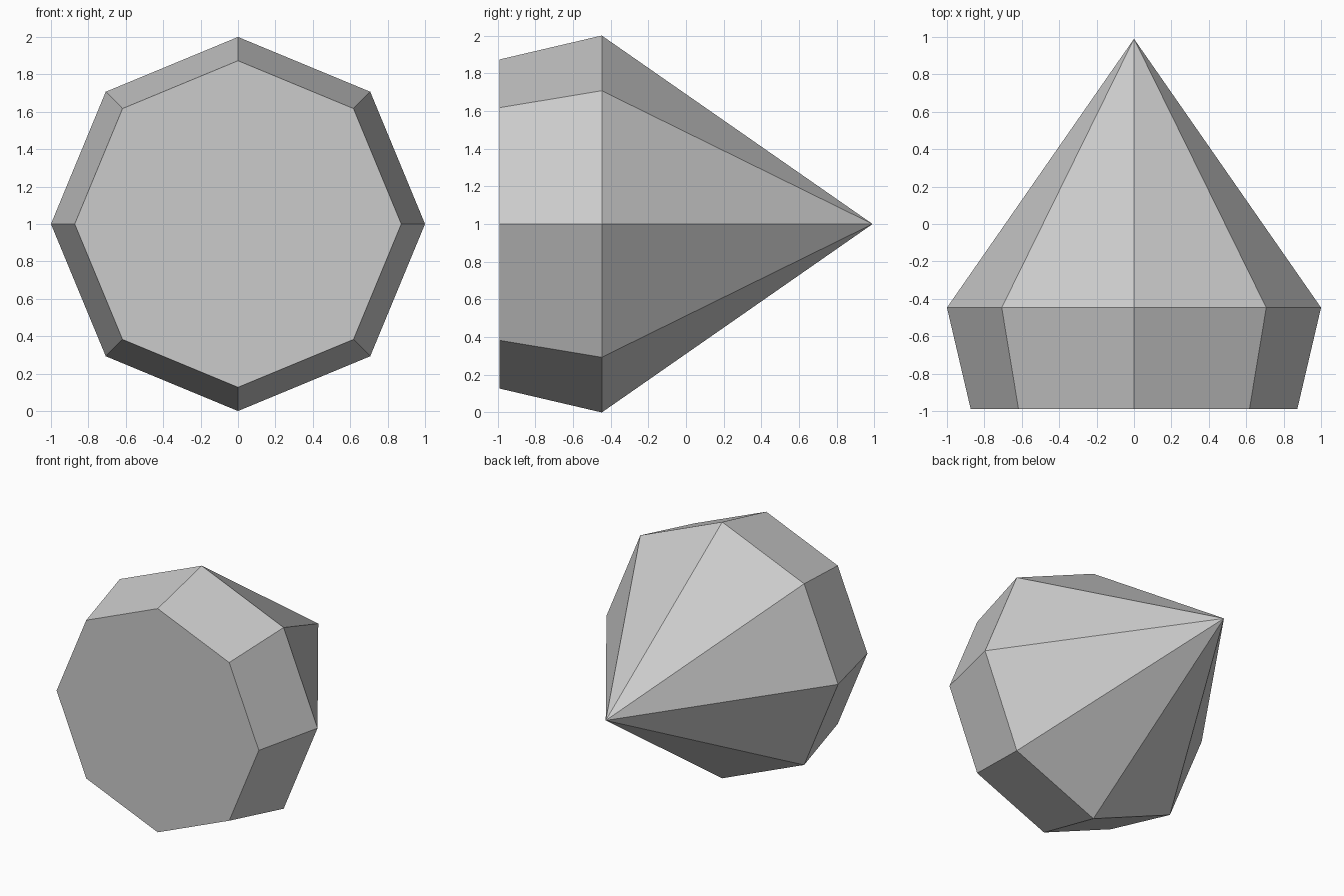
import bpy
import bmesh
from math import cos, sin, pi

SIDES = 8
CENTRE_Z = 1.0

cube = bpy.data.objects.get("Cube")
if cube:
    bpy.data.objects.remove(cube, do_unlink=True)

# Plain grey stone
grey = bpy.data.materials.new("light_grey")
grey.use_nodes = True
colour = (0.6, 0.6, 0.6, 1.0)
grey.diffuse_color = colour
grey.node_tree.nodes["Principled BSDF"].inputs["Base Color"].default_value = colour


def ring(bm, radius, y):
    """Octagon of vertices around the y axis, one corner at the top."""
    angles = [2 * pi * i / SIDES for i in range(SIDES)]
    return [bm.verts.new((radius * cos(a), y, CENTRE_Z + radius * sin(a))) for a in angles]


bm = bmesh.new()
table = ring(bm, 0.873, -0.99)    # flat front facet
girdle = ring(bm, 1.0, -0.447)    # widest edge
point = bm.verts.new((0, 0.99, CENTRE_Z))

# Front facet, crown facets and the long facets meeting at the point
bm.faces.new(table)
for i in range(SIDES):
    j = (i + 1) % SIDES
    bm.faces.new((table[i], table[j], girdle[j], girdle[i]))
    bm.faces.new((girdle[i], girdle[j], point))
bmesh.ops.recalc_face_normals(bm, faces=bm.faces)

mesh = bpy.data.meshes.new("cut_gem")
bm.to_mesh(mesh)
bm.free()
mesh.materials.append(grey)
gem = bpy.data.objects.new("cut_gem", mesh)
bpy.context.collection.objects.link(gem)
